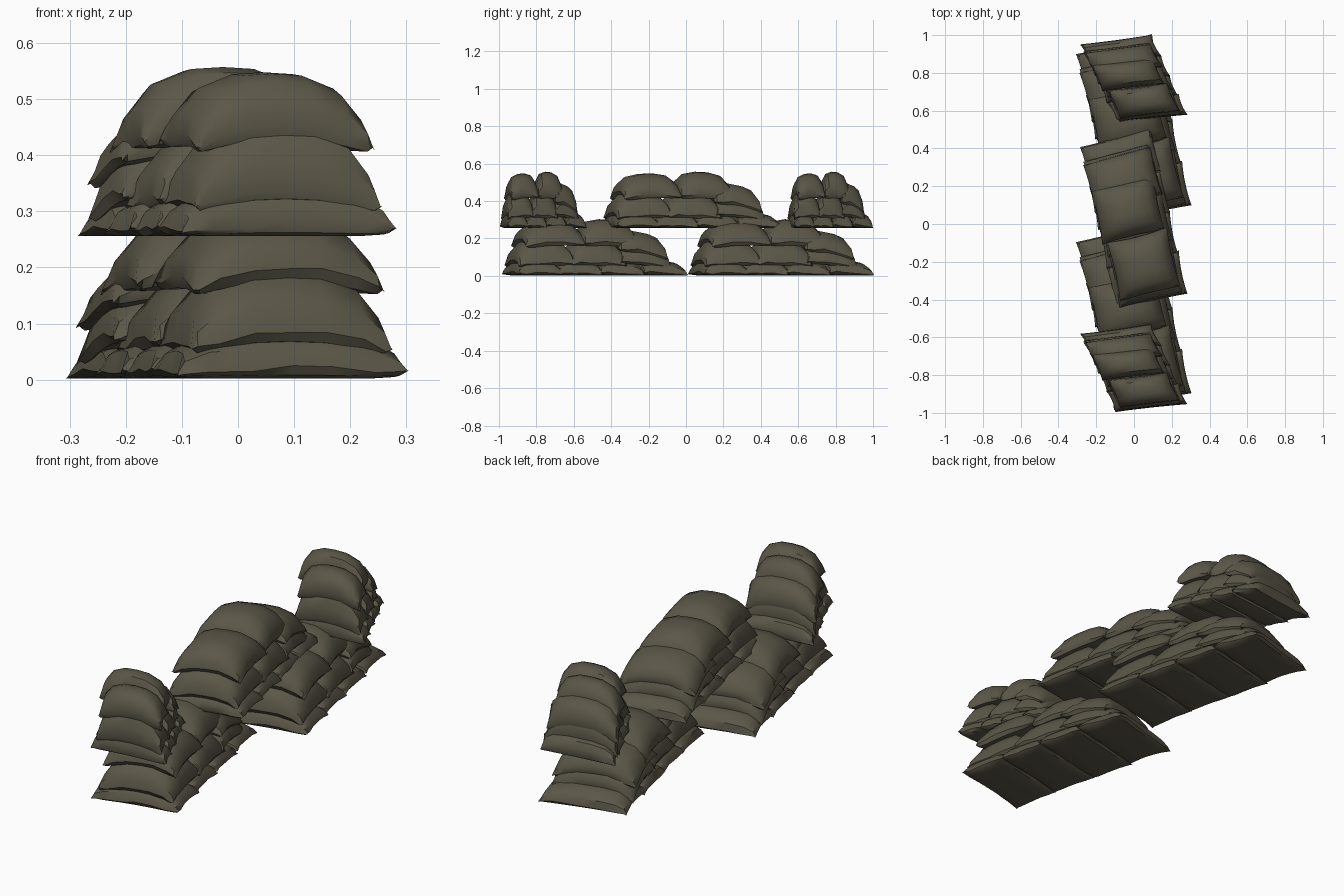
import bpy, bmesh, math, random
from mathutils import Matrix, Vector

if "Cube" in bpy.data.objects:
    bpy.data.objects.remove(bpy.data.objects["Cube"])

canvas = bpy.data.materials.new("olive canvas")
canvas.diffuse_color = (0.105, 0.094, 0.064, 1)
canvas.use_nodes = True
canvas.node_tree.nodes["Principled BSDF"].inputs["Base Color"].default_value = canvas.diffuse_color

S = [-1, -0.94, -0.72, -0.35, 0.0, 0.35, 0.72, 0.94, 1]
T = [-1, -0.93, -0.65, -0.25, 0.25, 0.65, 0.93, 1]

# Bags: u shift, v centre, seam height, half length, half width, crown, belly, end droop, side droop, tilt
BAGS = [
    (0, -0.330, 0.024, 0.210, 0.118, 0.064, 0.022, 0.008, 0.004, 0),
    (0, -0.108, 0.024, 0.207, 0.118, 0.068, 0.022, 0.008, 0.004, -2),
    (0, 0.112, 0.024, 0.210, 0.118, 0.066, 0.022, 0.008, 0.004, -2),
    (0, 0.335, 0.026, 0.208, 0.122, 0.056, 0.024, 0.008, 0.006, -3),
    (0, -0.290, 0.104, 0.183, 0.152, 0.094, 0.034, 0.035, 0.014, 2),
    (0, -0.010, 0.106, 0.190, 0.150, 0.090, 0.040, 0.035, 0.014, -3),
    (-0.010, 0.245, 0.108, 0.198, 0.140, 0.078, 0.040, 0.035, 0.022, -9),
    (0, -0.245, 0.227, 0.175, 0.162, 0.067, 0.048, 0.045, 0.020, 2),
    (-0.022, 0.065, 0.228, 0.182, 0.150, 0.075, 0.052, 0.045, 0.024, -3),
    (-0.014, 0.235, 0.172, 0.198, 0.135, 0.064, 0.040, 0.038, 0.022, -11),
]


def add_bag(bm, rng, u0, v0, z0, a, b, crown, belly, du, dv, tilt):
    """Pillow with a sharp seam and pointed corners, draped over what is below."""
    rot = Matrix.Rotation(math.radians(tilt), 4, 'X') @ Matrix.Rotation(rng.uniform(-.03, .03), 4, 'Z')
    layers = []
    for side, h in ((1, crown), (-1, belly)):
        rows = []
        for i, s in enumerate(S):
            row = []
            for j, t in enumerate(T):
                seam = i in (0, len(S) - 1) or j in (0, len(T) - 1)
                if seam and side < 0:
                    row.append(layers[0][i][j])
                    continue
                puff = 0 if seam else ((1 - abs(s) ** 5) * (1 - abs(t) ** 5)) ** 0.5
                x = a * s * (1 - 0.04 * (1 - t * t))
                y = b * t * (1 - 0.05 * (1 - s * s))
                z = side * h * puff - du * abs(s) ** 2.5 - dv * abs(t) ** 2
                if seam:
                    z += rng.uniform(-.006, .006)
                p = rot @ Vector((x, y, z)) + Vector((u0, v0, z0))
                row.append(bm.verts.new((p.x, p.y, max(p.z, 0.002))))
            rows.append(row)
        layers.append(rows)
        for i in range(len(S) - 1):
            for j in range(len(T) - 1):
                q = [rows[i][j], rows[i + 1][j], rows[i + 1][j + 1], rows[i][j + 1]]
                bm.faces.new(q if side > 0 else q[::-1])


def add_stack(name, y, z, sx, sy):
    bm = bmesh.new()
    rng = random.Random(4)
    for bag in BAGS:
        add_bag(bm, rng, *bag)
    # the pile is turned first, then scaled to its place in the wall
    m = Matrix.Translation((0, y, z)) @ Matrix.Diagonal((sx, sy, 1, 1)) @ Matrix.Rotation(math.radians(13), 4, 'Z')
    bm.transform(m)
    me = bpy.data.meshes.new(name)
    bm.to_mesh(me)
    bm.free()
    me.materials.append(canvas)
    ob = bpy.data.objects.new(name, me)
    bpy.context.collection.objects.link(ob)
    bpy.ops.object.select_all(action='DESELECT')
    ob.select_set(True)
    bpy.context.view_layer.objects.active = ob
    bpy.ops.object.shade_smooth_by_angle(angle=math.radians(40))


# Lower course: two full piles
add_stack("lower_sandbags_front", -0.495, 0, 1, 1.02)
add_stack("lower_sandbags_back", 0.5, 0, 1, 1.02)
# Upper course: one full pile between two narrow ones
add_stack("upper_sandbags_middle", 0.02, 0.254, 0.93, 0.99)
add_stack("upper_sandbags_front", -0.767, 0.254, 0.93, 0.475)
add_stack("upper_sandbags_back", 0.765, 0.254, 0.93, 0.475)
